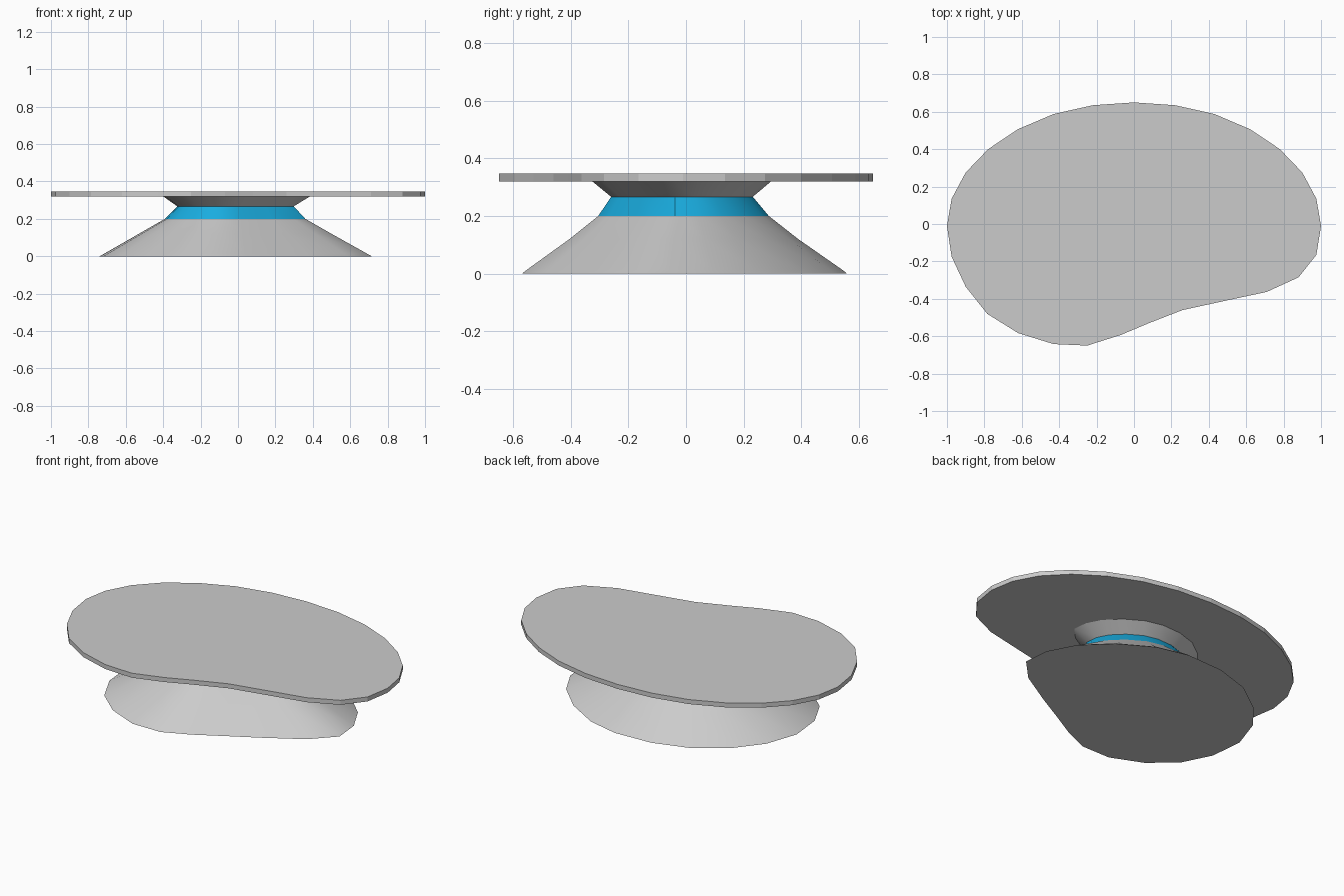
import bpy, bmesh

if "Cube" in bpy.data.objects:
    bpy.data.objects.remove(bpy.data.objects["Cube"])

# Outline of the table top, counted clockwise from the back
TOP = [(0, .65), (.22, .635), (.43, .588), (.62, .507), (.78, .40), (.90, .275),
       (.975, .135), (1, -.01), (.975, -.165), (.88, -.285), (.71, -.363), (.49, -.41),
       (.26, -.46), (.08, -.53), (-.07, -.593), (-.25, -.65), (-.43, -.642), (-.62, -.583),
       (-.785, -.48), (-.90, -.335), (-.975, -.175), (-1, -.01), (-.975, .135),
       (-.90, .275), (-.78, .40), (-.62, .507), (-.43, .588), (-.22, .635)]

# Outline of the foot, same order
FOOT = [(.08, .56), (.27, .515), (.467, .40), (.62, .25), (.70, .097), (.715, -.06),
        (.59, -.19), (.37, -.32), (.205, -.41), (.045, -.50), (-.115, -.57),
        (-.30, -.57), (-.487, -.49), (-.635, -.36), (-.72, -.19), (-.74, .01),
        (-.675, .2), (-.56, .345), (-.37, .483), (-.155, .55)]


def fit(outline, x0, x1, y0, y1):
    """Stretch an outline to the given extents."""
    xs, ys = zip(*outline)
    ax, bx, ay, by = min(xs), max(xs), min(ys), max(ys)
    return [(x0 + (x - ax) / (bx - ax) * (x1 - x0),
             y0 + (y - ay) / (by - ay) * (y1 - y0)) for x, y in outline]


def loft(name, levels, color=None):
    """Skin a stack of (outline, z) levels and cap both ends."""
    bm = bmesh.new()
    rings = [[bm.verts.new((x, y, z)) for x, y in pts] for pts, z in levels]
    n = len(rings[0])
    for lo, hi in zip(rings, rings[1:]):
        for i in range(n):
            j = (i + 1) % n
            bm.faces.new((lo[i], lo[j], hi[j], hi[i]))
    bm.faces.new(rings[0])
    bm.faces.new(rings[-1])
    bmesh.ops.recalc_face_normals(bm, faces=bm.faces)
    mesh = bpy.data.meshes.new(name)
    bm.to_mesh(mesh)
    bm.free()
    obj = bpy.data.objects.new(name, mesh)
    bpy.context.collection.objects.link(obj)
    if color:
        mat = bpy.data.materials.new(name)
        mat.diffuse_color = color
        mat.use_nodes = True
        mat.node_tree.nodes["Principled BSDF"].inputs["Base Color"].default_value = mat.diffuse_color
        mesh.materials.append(mat)
    return obj


def smooth(obj):
    bpy.ops.object.select_all(action='DESELECT')
    obj.select_set(True)
    bpy.context.view_layer.objects.active = obj
    bpy.ops.object.shade_smooth_by_angle(angle=0.5)


# Levels of the pedestal
rim = fit(FOOT, -.715, .69, -.552, .542)
flare = fit(FOOT, -.53, .50, -.405, .39)
band_low = fit(FOOT, -.39, .36, -.305, .288)
band_high = fit(FOOT, -.325, .298, -.26, .232)
collar_top = fit(FOOT, -.40, .385, -.325, .295)

# Flared foot, coloured band, collar
smooth(loft("foot", [(FOOT, 0), (rim, .014), (flare, .12), (band_low, .2)]))
smooth(loft("neck_band", [(band_low, .2), (band_high, .267)], (0.01, 0.42, 0.75, 1)))
smooth(loft("collar", [(band_high, .267), (collar_top, .32)]))

# Flat table top
loft("table_top", [(TOP, .32), (TOP, .347)])
